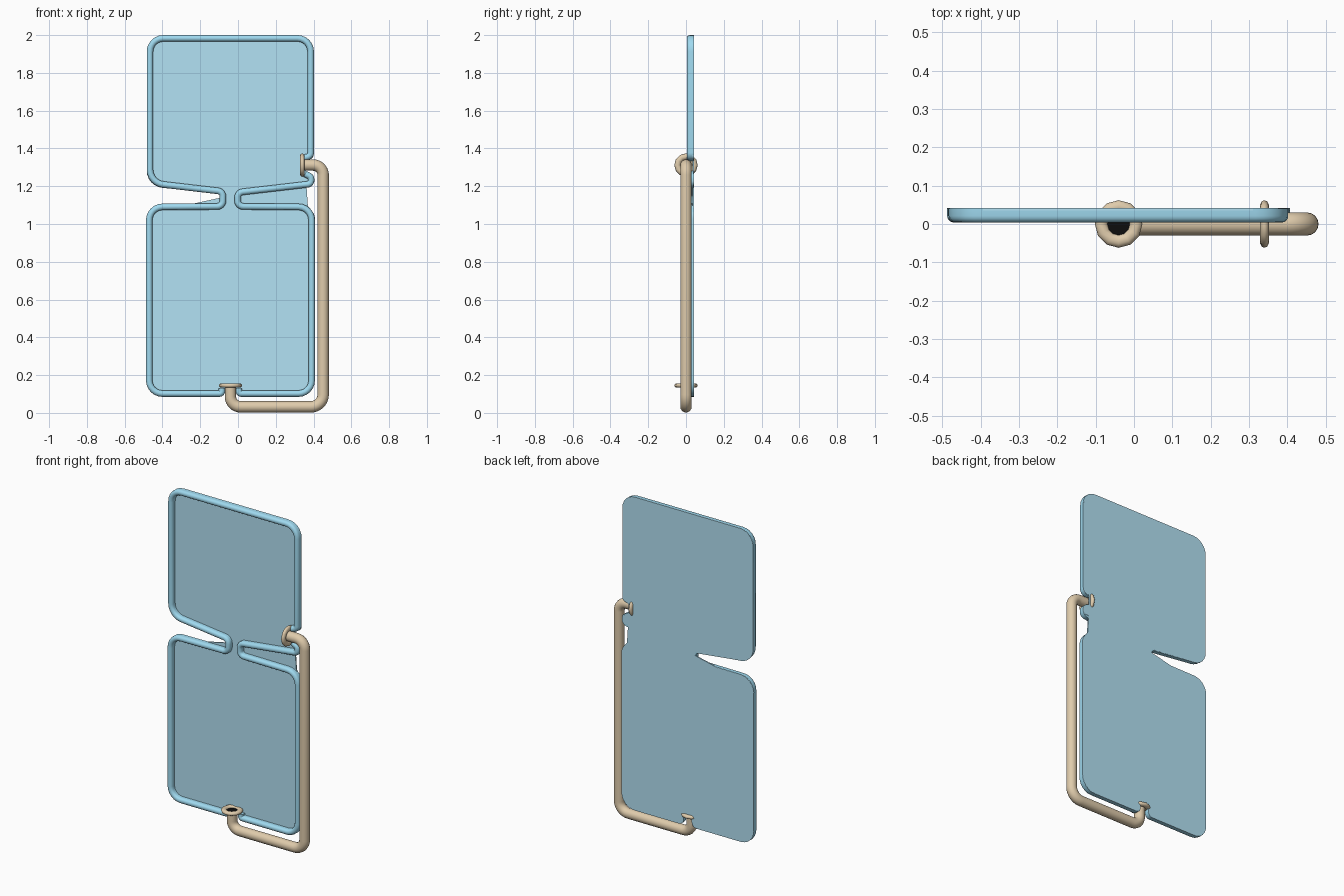
import bpy, bmesh, math
from mathutils import Vector, Matrix

if "Cube" in bpy.data.objects:
    bpy.data.objects.remove(bpy.data.objects["Cube"])


def material(name, color):
    m = bpy.data.materials.new(name)
    m.diffuse_color = color
    m.use_nodes = True
    m.node_tree.nodes["Principled BSDF"].inputs["Base Color"].default_value = m.diffuse_color
    return m


PANEL = material("pale_blue", (0.45, 0.76, 0.91, 1))
RIM = material("sky_blue", (0.35, 0.70, 0.87, 1))
TUBE = material("tan", (0.74, 0.60, 0.41, 1))
DARK = material("black", (0.004, 0.004, 0.004, 1))


def rounded(points, closed=False, steps=6):
    """Round every corner (x, z, radius) of a path in the xz plane."""
    out, n = [], len(points)
    for i, (x, z, r) in enumerate(points):
        p = Vector((x, z))
        if r == 0 or (not closed and i in (0, n - 1)):
            out.append(p)
            continue
        a = Vector(points[i - 1][:2]) - p
        b = Vector(points[(i + 1) % n][:2]) - p
        la, lb = a.length, b.length
        a.normalize()
        b.normalize()
        turn = math.pi - a.angle(b)
        t = min(r * math.tan(turn / 2), 0.49 * la, 0.49 * lb)
        rad = t / math.tan(turn / 2)
        bis = (a + b).normalized()
        c = p + bis * (rad / math.cos(turn / 2))
        start = p + a * t - c
        sign = 1 if start.cross(p + b * t - c) > 0 else -1
        for k in range(steps + 1):
            ang = sign * turn * k / steps
            out.append(c + Matrix.Rotation(ang, 2) @ start)
    return out


def finish(bm, name, mat):
    bmesh.ops.recalc_face_normals(bm, faces=bm.faces)
    me = bpy.data.meshes.new(name)
    bm.to_mesh(me)
    bm.free()
    ob = bpy.data.objects.new(name, me)
    bpy.context.collection.objects.link(ob)
    me.materials.append(mat)
    bpy.ops.object.select_all(action='DESELECT')
    ob.select_set(True)
    bpy.context.view_layer.objects.active = ob
    bpy.ops.object.shade_smooth_by_angle(angle=math.radians(50))
    return ob


def bridge(bm, rings, closed=False):
    """Join successive closed rings of vertices with quads."""
    m = len(rings[0])
    for r, s in zip(rings, rings[1:] + (rings[:1] if closed else [])):
        for k in range(m):
            bm.faces.new((r[k], r[(k + 1) % m], s[(k + 1) % m], s[k]))


def sweep(name, path, section, mat, cap):
    """Sweep a (side, y) section along an xz path with mitred joints."""
    bm = bmesh.new()
    rings = []
    for i, p in enumerate(path):
        d0 = (p - path[i - 1]).normalized() if i else None
        d1 = (path[i + 1] - p).normalized() if i < len(path) - 1 else None
        d0, d1 = d0 or d1, d1 or d0
        d = (d0 + d1).normalized()
        nrm = Vector((-d.y, d.x)) / max(0.5, d.dot(d1))
        rings.append([bm.verts.new((p.x + nrm.x * u, v, p.y + nrm.y * u)) for u, v in section])
    bridge(bm, rings)
    if cap:
        bm.faces.new(rings[0])
        bm.faces.new(rings[-1])
    return finish(bm, name, mat)


def mouth(name, location, axis):
    """Rounded ring-shaped lip with a dark throat, facing along the axis."""
    turn = Vector((0, 0, 1)).rotation_difference(Vector(axis)).to_matrix().to_4x4()
    place = Matrix.Translation(location) @ turn
    bm = bmesh.new()
    rings = []
    for i in range(12):
        a = math.tau * i / 12
        ring = []
        for k in range(10):
            b = math.tau * k / 10
            r = 0.0455 + 0.0165 * math.cos(b)
            ring.append(bm.verts.new((r * math.cos(a), r * math.sin(a), 0.012 * math.sin(b))))
        rings.append(ring)
    bridge(bm, rings, closed=True)
    bm.transform(place)
    finish(bm, name + "_flange", TUBE)
    bm = bmesh.new()
    bmesh.ops.create_circle(bm, cap_ends=True, segments=12, radius=0.034)
    bm.transform(place)
    finish(bm, name + "_throat", DARK)


# Back panel: thin plate with the waist notch and two tube openings
outline = rounded([
    (0.40, 2.0, .09), (-0.483, 2.0, .09), (-0.483, 1.20, .09), (-0.09, 1.16, .01),
    (-0.09, 1.14, .01), (-0.24, 1.107, .05), (-0.487, 1.107, .09), (-0.487, .085, .09),
    (-0.068, .085, .04), (-0.068, .15, .01), (-0.012, .15, .01), (-0.012, .085, .04),
    (0.407, .085, .09), (0.407, 1.05, .06), (0.37, 1.095, .02), (0.362, 1.21, .01),
    (0.404, 1.205, .03), (0.404, 1.255, .03), (0.36, 1.275, .01), (0.36, 1.34, .01),
    (0.40, 1.345, .03)], closed=True)
bm = bmesh.new()
face = bm.faces.new([bm.verts.new((p.x, 0.035, p.y)) for p in outline])
ext = bmesh.ops.extrude_face_region(bm, geom=[face], use_keep_orig=True)
bmesh.ops.translate(bm, vec=(0, 0.007, 0),
                    verts=[g for g in ext['geom'] if isinstance(g, bmesh.types.BMVert)])
finish(bm, "back_panel", PANEL)

# Raised rims: round front, straight sides down to the panel
R = 0.017
rim_section = [(R, 0.041)] + [(R * math.cos(a), 0.021 - R * math.sin(a))
                              for a in (math.pi * k / 8 for k in range(9))] + [(-R, 0.041)]
rim_left = [(0.35, 1.35, 0), (0.385, 1.36, .03), (0.385, 1.983, .07), (-0.466, 1.983, .07),
            (-0.466, 1.217, .08), (-0.08, 1.172, .03), (-0.08, 1.093, .03),
            (-0.47, 1.09, .07), (-0.47, .102, .07), (-0.085, .102, .03), (-0.085, .13, 0)]
rim_right = [(0.005, .13, 0), (0.005, .102, .03), (0.39, .102, .07), (0.39, 1.09, .07),
             (-0.002, 1.093, .03), (-0.002, 1.167, .03), (0.387, 1.212, .03),
             (0.387, 1.25, .02), (0.355, 1.265, 0)]
sweep("rim_left", rounded(rim_left), rim_section, RIM, True)
sweep("rim_right", rounded(rim_right), rim_section, RIM, True)

# Side tube: pipe joining the bottom to the upper chamber
circle = [(0.03 * math.cos(a), 0.03 * math.sin(a)) for a in (math.tau * k / 16 for k in range(16))]
tube_path = [(-0.04, 0.142, 0), (-0.04, 0.032, .065), (0.451, 0.032, .065),
             (0.451, 1.312, .065), (0.343, 1.312, 0)]
sweep("side_tube", rounded(tube_path, steps=8), circle, TUBE, False)

# Flanged mouths of the tube
mouth("lower", (-0.04, 0, 0.145), (0, 0, 1))
mouth("upper", (0.34, 0, 1.312), (-1, 0, 0))
